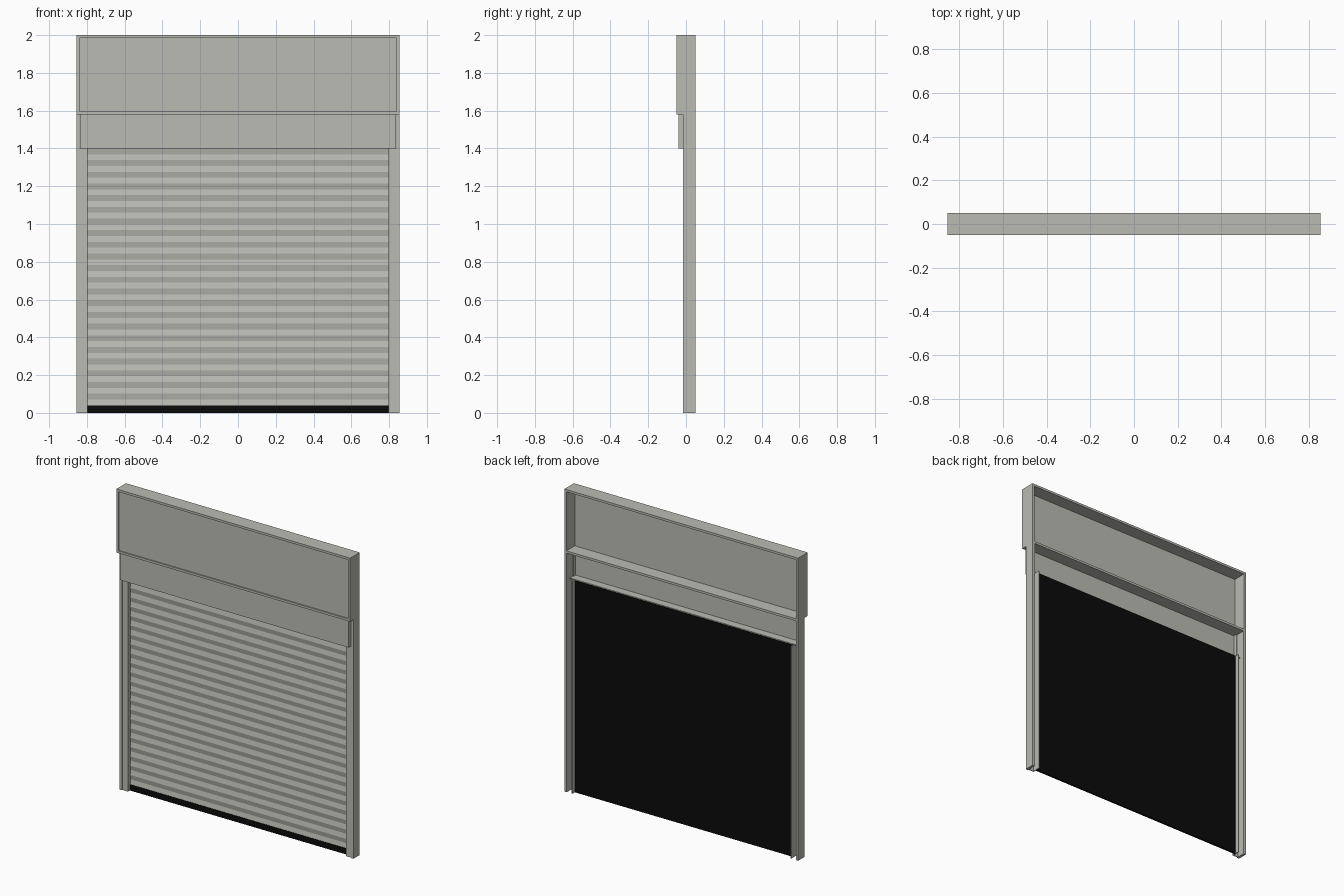
import bpy, bmesh

if "Cube" in bpy.data.objects:
    bpy.data.objects.remove(bpy.data.objects["Cube"])

def material(name, col):
    m = bpy.data.materials.new(name)
    m.diffuse_color = (*col, 1)
    m.use_nodes = True
    m.node_tree.nodes["Principled BSDF"].inputs["Base Color"].default_value = m.diffuse_color
    return m

GREY = material("warm_grey", (0.50, 0.50, 0.46))
BLACK = material("black", (0.003, 0.003, 0.003))

def finish(name, bm, mat):
    me = bpy.data.meshes.new(name)
    bm.to_mesh(me)
    bm.free()
    me.materials.append(mat)
    ob = bpy.data.objects.new(name, me)
    bpy.context.collection.objects.link(ob)
    return ob

def boxes(name, mat, *spans):
    """One object from boxes given as (x0, x1, y0, y1, z0, z1)."""
    bm = bmesh.new()
    for x0, x1, y0, y1, z0, z1 in spans:
        for v in bmesh.ops.create_cube(bm, size=1)["verts"]:
            v.co.x = x1 if v.co.x > 0 else x0
            v.co.y = y1 if v.co.y > 0 else y0
            v.co.z = z1 if v.co.z > 0 else z0
    return finish(name, bm, mat)

W, T = 0.855, 0.015          # half width, frame thickness
SY = 0.018                   # shutter depth position

# Sign box: open frame with a panel set slightly behind its front edge
boxes("sign_frame", GREY,
      (-W, W, -0.05, 0.05, 2 - T, 2),
      (-W, W, -0.05, 0.05, 1.58, 1.58 + T),
      (-W, -W + T, -0.05, 0.05, 1.58 + T, 2 - T),
      (W - T, W, -0.05, 0.05, 1.58 + T, 2 - T))
boxes("sign_panel", GREY, (-W + T, W - T, -0.042, -0.038, 1.58 + T, 2 - T))

# Roller hood: front plate, ends and bottom shelf, open at the back
H = 0.836
boxes("hood", GREY,
      (-H, H, -0.04, -0.035, 1.40, 1.58),
      (-H, H, -0.035, SY, 1.40, 1.405),
      (-H, -H + 0.005, -0.035, -0.012, 1.405, 1.58),
      (H - 0.005, H, -0.035, -0.012, 1.405, 1.58))

# Side posts and guide rails, open at the back
for side, s in (("left", -1), ("right", 1)):
    def span(a, b, *r):
        return (min(s * a, s * b), max(s * a, s * b), *r)
    boxes(side + "_post", GREY, span(0.838, W, -0.015, 0.05, 0, 1.58))
    boxes(side + "_guide_rail", GREY,
          span(0.797, 0.838, -0.010, -0.005, 0, 1.40),
          span(0.797, 0.803, -0.005, 0.047, 0, 1.40))

# Ribbed shutter curtain: shallow zigzag sheet
bm = bmesh.new()
n, z0, z1 = 44, 0.04, 1.40
rows = []
for i in range(n + 1):
    z = z0 + (z1 - z0) * i / n
    y = SY - 0.006 if i % 2 == 0 else SY
    rows.append([bm.verts.new((x, y, z)) for x in (-0.80, 0.80)])
for a, b in zip(rows, rows[1:]):
    bm.faces.new((a[0], a[1], b[1], b[0]))
finish("shutter_slats", bm, GREY)

# Dark back of the shutter and its bottom bar
boxes("shutter_backing", BLACK, (-0.80, 0.80, SY + 0.001, SY + 0.004, 0.04, 1.40))
boxes("bottom_bar", BLACK, (-0.80, 0.80, SY - 0.008, SY + 0.004, 0, 0.04))
